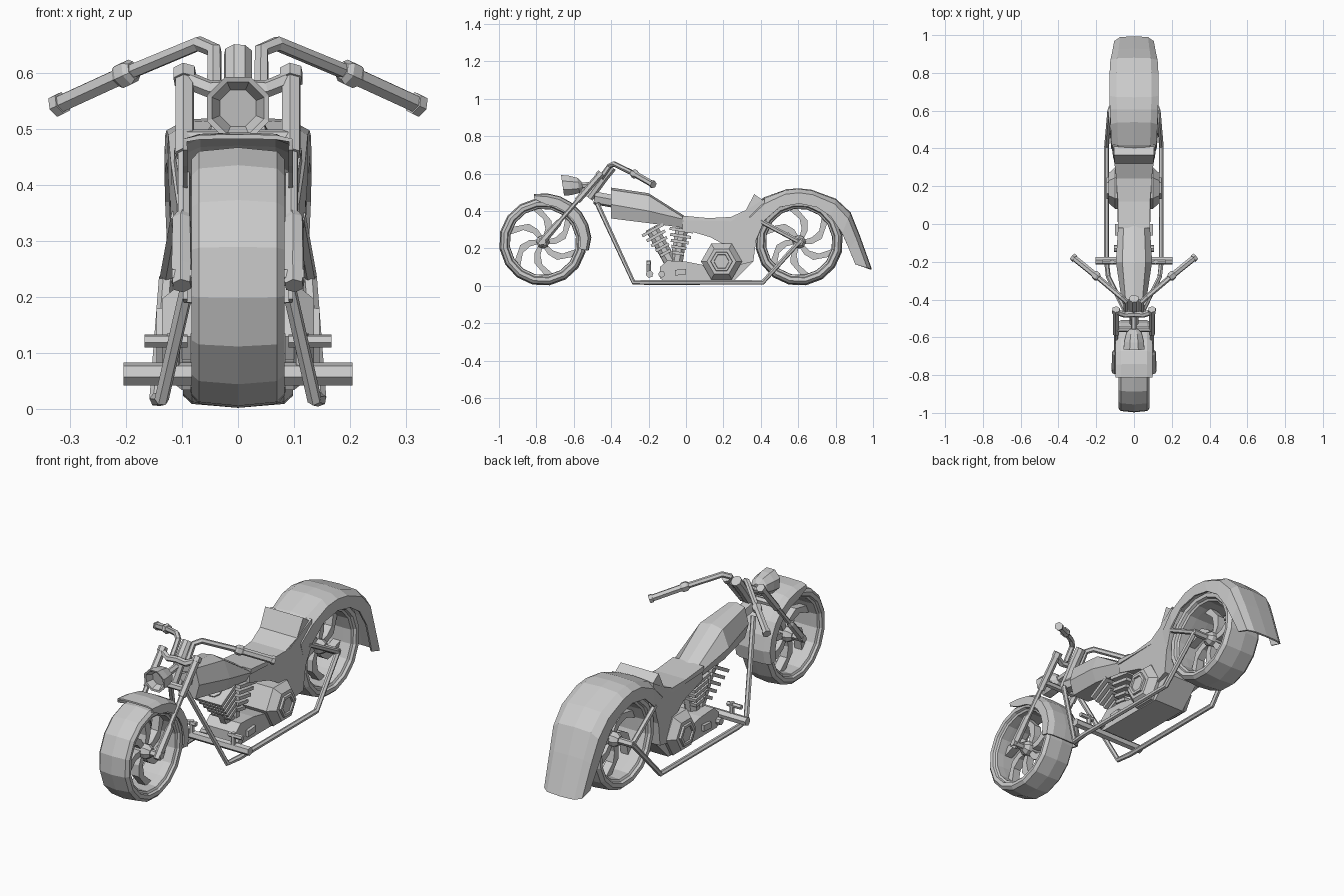
import bpy, bmesh, math
from mathutils import Vector

if "Cube" in bpy.data.objects:
    bpy.data.objects.remove(bpy.data.objects["Cube"])

mat = bpy.data.materials.new("light grey")
mat.diffuse_color = (0.6, 0.6, 0.6, 1)
mat.use_nodes = True
mat.node_tree.nodes["Principled BSDF"].inputs["Base Color"].default_value = mat.diffuse_color


def loft(name, rings, loop=True, closed=False, cap=True, thick=0):
    """Skin a list of point rings; loop closes each ring, closed joins last to first."""
    bm = bmesh.new()
    rows = [[bm.verts.new(p) for p in r] for r in rings]
    n = len(rows[0])
    for i in range(len(rows) if closed else len(rows) - 1):
        a, b = rows[i], rows[(i + 1) % len(rows)]
        for j in range(n if loop else n - 1):
            k = (j + 1) % n
            bm.faces.new((a[j], a[k], b[k], b[j]))
    if cap and loop and not closed:
        bm.faces.new(rows[0])
        bm.faces.new(rows[-1])
    bmesh.ops.recalc_face_normals(bm, faces=bm.faces[:])
    me = bpy.data.meshes.new(name)
    bm.to_mesh(me)
    bm.free()
    me.materials.append(mat)
    ob = bpy.data.objects.new(name, me)
    bpy.context.collection.objects.link(ob)
    if thick:
        m = ob.modifiers.new("thickness", 'SOLIDIFY')
        m.thickness, m.offset = thick, 0
    return ob


def tube(name, path, r, sides=6, mirror=False):
    """Tube along a path; r is one radius or one per point."""
    rs = r if isinstance(r, (list, tuple)) else [r] * len(path)
    for s in ((1, -1) if mirror else (1,)):
        P = [Vector((s * p[0], p[1], p[2])) for p in path]
        rings, u = [], None
        for i, p in enumerate(P):
            d0 = (p - P[i - 1]).normalized() if i else None
            d1 = (P[i + 1] - p).normalized() if i < len(P) - 1 else None
            t = ((d0 or d1) + (d1 or d0)).normalized()
            if u is None:
                u = t.orthogonal()
            u = (u - t * u.dot(t)).normalized()
            v = t.cross(u)
            rings.append([p + rs[i] * (math.cos(a) * u + math.sin(a) * v)
                          for a in (2 * math.pi * (k + .5) / sides for k in range(sides))])
        loft(name + ("_right" if s > 0 else "_left") * mirror, rings)


def ngon_x(x, y, z, r, n, ph=0):
    return [(x, y + r * math.cos(ph + 2 * math.pi * k / n), z + r * math.sin(ph + 2 * math.pi * k / n))
            for k in range(n)]


def prism(name, prof, width):
    loft(name, [[(s * width(y), y, z) for y, z in prof] for s in (-1, 1)])


def fender(name, stations):
    """Open U section; stations hold half width, inner (y, z) and outer (y, z)."""
    rows = []
    for w, a, b in stations:
        a, b = Vector(a), Vector(b)
        m = a.lerp(b, .72)
        rows.append([(-w, *a), (-w, *m), (-.72 * w, *a.lerp(b, .95)), (0, *b),
                     (.72 * w, *a.lerp(b, .95)), (w, *m), (w, *a)])
    loft(name, rows, loop=False, thick=.008)


# Wheels: tyre and rim, hub, axle, six curved spokes
def wheel(name, cy, w, axle):
    cz, R = .235, .235
    half = [(0, R), (.84 * w, .228), (w, .213), (.97 * w, .195), (.84 * w, .19), (.78 * w, .18), (.35 * w, .178)]
    prof = half + [(-x, r) for x, r in reversed(half[1:])]
    loft(name + "_tyre", [[(x, cy + r * math.cos(a), cz + r * math.sin(a)) for x, r in prof]
                          for a in (2 * math.pi * (k + .4) / 16 for k in range(16))], closed=True)
    loft(name + "_hub", [ngon_x(x, cy, cz, r, 8) for x, r in
                         ((-.06, .022), (-.04, .036), (.04, .036), (.06, .022))])
    loft(name + "_axle", [ngon_x(x, cy, cz, .017, 6) for x in (-axle, axle)])
    for k in range(6):
        rings = []
        for r, off, h in ((.025, 0, .012), (.07, .1, .017), (.12, .32, .022), (.182, .72, .022)):
            a = math.pi * k / 3 + off
            c, s = math.cos(a), math.sin(a)
            rings.append([(x, cy + r * c - q * s, cz + r * s + q * c)
                          for x, q in ((-.02, -h), (.02, -h), (.02, h), (-.02, h))])
        loft(f"{name}_spoke_{k}", rings)


wheel("front_wheel", -.765, .083, .118)
wheel("rear_wheel", .605, .098, .135)

# Front fender
arc = []
for k in range(8):
    a = math.radians(101 - 16 * k)
    c, s = math.cos(a), math.sin(a)
    ri, ro = (.232 if k == 0 else .2), (.245 if k == 7 else .256)
    arc.append((.094, (-.765 + ri * c, .235 + ri * s), (-.765 + ro * c, .235 + ro * s)))
fender("front_fender", arc)

# Rear fender with long tail
fender("rear_fender", [
    (.105, (.375, .245), (.33, .41)), (.116, (.42, .35), (.42, .47)), (.121, (.50, .42), (.54, .513)),
    (.124, (.605, .44), (.605, .517)), (.127, (.70, .42), (.67, .51)), (.126, (.775, .37), (.80, .462)),
    (.122, (.835, .28), (.877, .39)), (.112, (.87, .20), (.925, .27)), (.102, (.905, .115), (.99, .088))])

# Body under the seat, and the seat
prism("body_frame", [(-.02, .36), (.24, .35), (.33, .41), (.42, .465), (.42, .35), (.375, .245), (.36, .13),
                     (.28, .11), (.24, .20), (.13, .26), (-.02, .305)],
      lambda y: .078 + .036 * min(1, max(0, (y - .12) / .28)))
prism("seat", [(-.02, .375), (.12, .362), (.24, .368), (.32, .405), (.365, .49), (.415, .455), (.33, .39),
               (.24, .345), (-.02, .35)],
      lambda y: .085 + .02 * min(1, max(0, (y - .15) / .2)))

# Fuel tank
loft("fuel_tank", [[(0, y, zt), (wt, y, zt - .012), (wm, y, zm), (wb, y, zb), (-wb, y, zb), (-wm, y, zm),
                    (-wt, y, zt - .012)]
                   for y, zt, zm, zb, wt, wm, wb in
                   ((-.40, .525, .435, .36, .045, .066, .045), (-.20, .495, .40, .335, .062, .096, .07),
                    (-.01, .375, .355, .31, .055, .084, .06))])

# Engine: crankcase, gearbox covers, finned V cylinders
prism("crankcase", [(-.14, .04), (-.14, .10), (-.10, .135), (0, .13), (.10, .11), (.30, .12), (.36, .13), (.26, .03),
                    (-.12, .03)], lambda y: .085)
loft("gearbox", [ngon_x(x, .19, .13, r, 6) for x, r in ((-.135, .078), (-.1, .11), (.1, .11), (.135, .078))])
for s in (-1, 1):
    loft(f"gearbox_cap_{s}", [ngon_x(s * x, .19, .13, r, 6) for x, r in
                              ((.13, .06), (.145, .057), (.145, .042), (.137, .04))])
    loft(f"engine_bolt_{s}", [ngon_x(s * x, -.13, .062, .018, 8) for x in (.07, .105)])
    loft(f"engine_port_{s}", [[(s * x, y, z) for y, z in ((-.06, .055), (.0, .06), (.0, .09), (-.06, .085))]
                              for x in (.08, .1)])
for name, a, b in (("front_cylinder", (-.085, .13), (-.185, .31)), ("rear_cylinder", (-.05, .13), (-.022, .31))):
    a, b = Vector(a), Vector(b)
    tube(name, [(0, *a), (0, *b)], .036, 8)
    d = (b - a).normalized()
    n = Vector((-d.y, d.x))
    for k in range(5):
        c, h = a.lerp(b, .25 + .17 * k), .032 + .008 * k
        w = .05 + .006 * k
        corners = [c + n * p + d * q for p, q in ((-h, -.008), (h, -.008), (h, .008), (-h, .008))]
        loft(f"{name}_fin_{k}", [[(x, *p) for p in corners] for x in (-w, w)])

# Frame tubes and rear struts
tube("frame_tube", [(.04, -.475, .44), (.136, -.28, .018), (.145, -.2, .018), (.145, .41, .018), (.128, .605, .235)],
     .013, mirror=True)
tube("rear_strut", [(.108, .40, .345), (.128, .605, .235)], .013, mirror=True)
tube("steering_stem", [(0, -.395, .635), (0, -.44, .58), (0, -.52, .47)], .026, 8)
tube("frame_neck", [(0, -.49, .47), (0, -.38, .45)], .035)

# Forks: lower legs, upper tubes, caps, clamps
F = lambda x, t: (x, -.77 + .315 * t, .235 + .365 * t)
tube("fork_leg", [F(.1, -.04), F(.1, .05), F(.1, .28), F(.098, .31)], [.018, .02, .018, .012], mirror=True)
tube("fork_slider", [F(.096, .28), F(.096, .65)], .012, mirror=True)
tube("fork_upper", [F(.095, .6), F(.095, 1)], .018, mirror=True)
tube("fork_cap", [F(.095, .96), F(.095, 1.01)], .022, mirror=True)
tube("upper_clamp", [F(.095, .97), F(.05, .92), F(0, .93)], .016, mirror=True)
tube("lower_clamp", [F(.095, .68), F(0, .68)], .016, mirror=True)

# Headlight bowl
loft("headlight", [[(r * math.sin(a), y - .15 * r * math.cos(a), .537 + r * math.cos(a))
                    for a in (math.pi * (k + .5) / 4 for k in range(8))]
                   for y, r in ((-.555, .02), (-.575, .044), (-.62, .056), (-.66, .06), (-.658, .05), (-.625, .035))])
tube("headlight_mount", [(0, -.57, .535), (0, -.47, .545)], .016)

# Handlebars with grips, collars and end caps
tube("handlebar", [(.042, -.455, .575), (.042, -.41, .64), (.07, -.385, .652), (.2, -.275, .598), (.32, -.178, .543)],
     .014, mirror=True)
H = lambda t: (.2 + .12 * t, -.275 + .097 * t, .598 - .055 * t)
tube("grip", [H(0), H(1)], .017, mirror=True)
tube("grip_collar", [H(-.12), H(-.06), H(.06), H(.12)], [.017, .024, .024, .017], mirror=True)
tube("grip_end", [H(.94), H(1.04)], .021, mirror=True)

# Foot pegs and toe levers
tube("foot_peg_bar", [(-.204, -.195, .063), (.204, -.195, .063)], .021)
tube("toe_lever", [(.115, -.2, .063), (.115, -.2, .135)], .012, mirror=True)
tube("toe_peg", [(.09, -.2, .122), (.167, -.2, .122)], .012, mirror=True)
